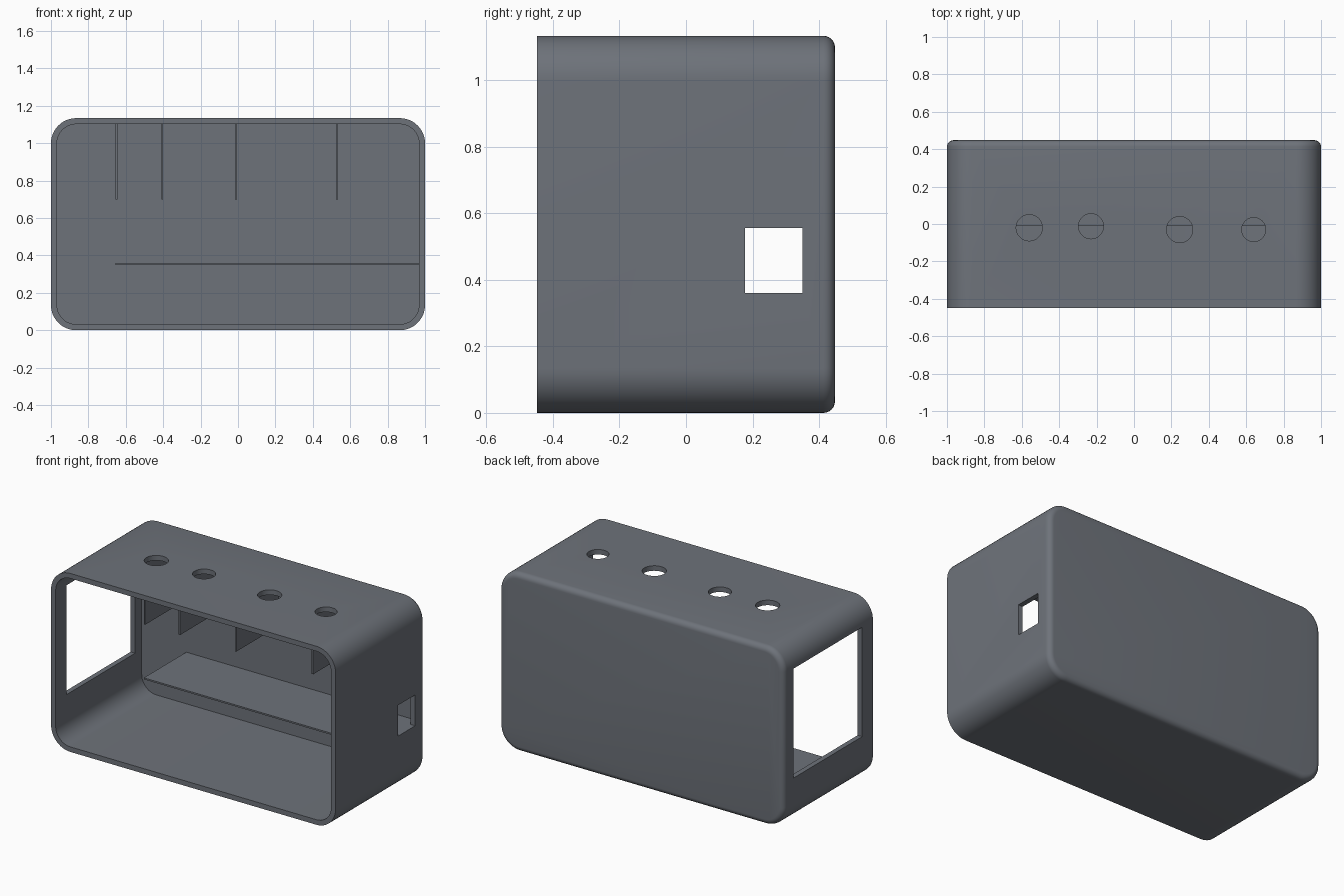
import bpy, bmesh, math
from mathutils import Vector

if "Cube" in bpy.data.objects:
    bpy.data.objects.remove(bpy.data.objects["Cube"], do_unlink=True)

WIDTH, DEPTH, HEIGHT = 2.0, 0.896, 1.134
WALL, CORNER, FILLET = 0.032, 0.135, 0.035
FRONT, BACK = -DEPTH / 2, DEPTH / 2
SHELF_FRONT = -0.01

grey = bpy.data.materials.new("slate_grey")
grey.use_nodes = True
grey.diffuse_color = (0.155, 0.17, 0.195, 1)
grey.node_tree.nodes["Principled BSDF"].inputs["Base Color"].default_value = grey.diffuse_color


def finish(name, bm):
    bmesh.ops.recalc_face_normals(bm, faces=bm.faces)
    mesh = bpy.data.meshes.new(name)
    bm.to_mesh(mesh)
    bm.free()
    mesh.materials.append(grey)
    obj = bpy.data.objects.new(name, mesh)
    bpy.context.collection.objects.link(obj)
    return obj


def box(name, low, high):
    low, high = Vector(low), Vector(high)
    bm = bmesh.new()
    bmesh.ops.create_cube(bm, size=1)
    bmesh.ops.scale(bm, vec=high - low, verts=bm.verts)
    bmesh.ops.translate(bm, vec=(low + high) / 2, verts=bm.verts)
    return finish(name, bm)


def rounded_ring(bm, inset, y, steps=12):
    """Rounded rectangle in the xz plane, moved inward by inset."""
    radius = CORNER - inset
    cx, cz = WIDTH / 2 - CORNER, HEIGHT / 2 - CORNER
    ring = []
    for quarter, (sx, sz) in enumerate([(1, 1), (-1, 1), (-1, -1), (1, -1)]):
        for i in range(steps + 1):
            a = (quarter + i / steps) * math.pi / 2
            ring.append(bm.verts.new((sx * cx + radius * math.cos(a), y,
                                      HEIGHT / 2 + sz * cz + radius * math.sin(a))))
    return ring


# Hollow case: inner floor, inner wall, front rim, outer wall, filleted back
bm = bmesh.new()
sections = [(WALL, BACK - WALL), (WALL, FRONT), (0, FRONT)]
for i in range(7):
    a = i / 6 * math.pi / 2
    sections.append((FILLET * (1 - math.cos(a)), BACK - FILLET * (1 - math.sin(a))))
rings = [rounded_ring(bm, *s) for s in sections]
for r1, r2 in zip(rings, rings[1:]):
    for i in range(len(r1)):
        j = (i + 1) % len(r1)
        bm.faces.new((r1[i], r1[j], r2[j], r2[i]))
bm.faces.new(rings[0])
bm.faces.new(rings[-1])
case = finish("case", bm)

# Cutters: side port, large side window and round button holes
cutters = [
    box("port_cutter", (0.9, 0.177, 0.36), (1.1, 0.35, 0.556)),
    box("window_cutter", (-1.1, -0.34, 0.295), (-0.9, 0.35, 0.99)),
]
for x, y, radius in [(-0.56, -0.02, 0.07), (-0.23, -0.012, 0.067),
                     (0.244, -0.03, 0.07), (0.64, -0.03, 0.064)]:
    bm = bmesh.new()
    bmesh.ops.create_cone(bm, cap_ends=True, segments=48, radius1=radius,
                          radius2=radius, depth=0.2)
    bmesh.ops.translate(bm, vec=(x, y, HEIGHT), verts=bm.verts)
    cutters.append(finish("hole_cutter", bm))

bpy.context.view_layer.objects.active = case
for cutter in cutters:
    cutter.hide_render = True
    mod = case.modifiers.new("cut", "BOOLEAN")
    mod.operation = "DIFFERENCE"
    mod.solver = "EXACT"
    mod.object = cutter
    bpy.ops.object.modifier_apply(modifier=mod.name)
for cutter in cutters:
    bpy.data.objects.remove(cutter, do_unlink=True)

bpy.ops.object.select_all(action="DESELECT")
case.select_set(True)
bpy.ops.object.shade_smooth_by_angle(angle=math.radians(30))

# Inner shelf and hanging dividers
inner_back = BACK - WALL + 0.005
box("shelf", (-0.655, SHELF_FRONT, 0.35), (WIDTH / 2 - WALL + 0.005, inner_back, 0.36))
for i, x in enumerate((-0.65, -0.405, -0.01, 0.53)):
    box(f"divider_{i + 1}", (x - 0.005, SHELF_FRONT, 0.7),
        (x + 0.005, inner_back, HEIGHT - WALL + 0.005))
